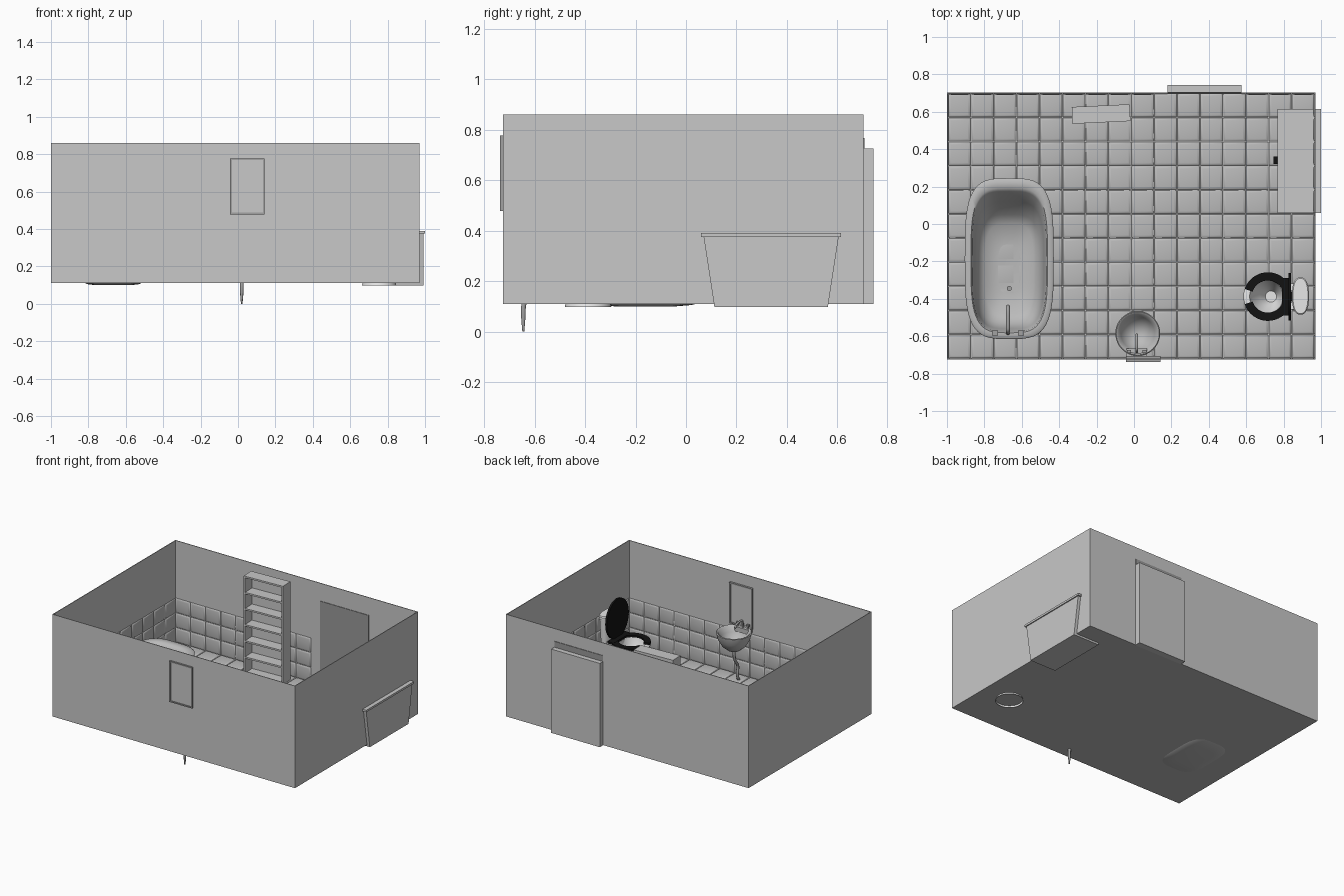
import bpy, bmesh, math
from mathutils import Vector, Matrix

if "Cube" in bpy.data.objects:
    bpy.data.objects.remove(bpy.data.objects["Cube"])

def mat(name, c):
    m = bpy.data.materials.new(name)
    m.diffuse_color = (c, c, c, 1)
    m.use_nodes = True
    m.node_tree.nodes["Principled BSDF"].inputs["Base Color"].default_value = m.diffuse_color
    return m

WALL = mat("wall_grey", 0.58)
TILE = mat("tile_grey", 0.50)
WHITE = mat("porcelain_white", 0.88)
BLACK = mat("seat_black", 0.006)
METAL = mat("metal_grey", 0.36)
DARK = mat("door_dark_grey", 0.32)

def finish(name, bm, material, smooth=None):
    bmesh.ops.recalc_face_normals(bm, faces=bm.faces)
    me = bpy.data.meshes.new(name)
    bm.to_mesh(me)
    bm.free()
    if smooth:
        me.polygons.foreach_set("use_smooth", [True] * len(me.polygons))
        me.set_sharp_from_angle(angle=math.radians(smooth))
    me.materials.append(material)
    ob = bpy.data.objects.new(name, me)
    bpy.context.collection.objects.link(ob)
    return ob

def boxes(name, material, *specs, bottom_y=1.0):
    """Each spec is x0, x1, y0, y1, z0, z1; bottom_y tapers the lower edge."""
    bm = bmesh.new()
    for x0, x1, y0, y1, z0, z1 in specs:
        cy = (y0 + y1) / 2
        for v in bmesh.ops.create_cube(bm, size=1)["verts"]:
            k = bottom_y if v.co.z < 0 else 1
            v.co = ((x0 + x1) / 2 + v.co.x * (x1 - x0),
                    cy + v.co.y * (y1 - y0) * k,
                    (z0 + z1) / 2 + v.co.z * (z1 - z0))
    return finish(name, bm, material)

def loft(name, material, rings, power=2.0, segs=40, caps=(False, True), smooth=50):
    """Superellipse rings (cx, cy, z, half_x, half_y) joined in order."""
    bm = bmesh.new()
    loops = []
    for cx, cy, z, a, b in rings:
        loop = []
        for i in range(segs):
            t = 2 * math.pi * i / segs
            c, s = math.cos(t), math.sin(t)
            e = 2 / power
            loop.append(bm.verts.new((cx + a * math.copysign(abs(c) ** e, c),
                                      cy + b * math.copysign(abs(s) ** e, s), z)))
        loops.append(loop)
    for p, q in zip(loops, loops[1:]):
        for i in range(segs):
            j = (i + 1) % segs
            bm.faces.new((p[i], p[j], q[j], q[i]))
    if caps[0]:
        bm.faces.new(loops[0][::-1])
    if caps[1]:
        bm.faces.new(loops[-1])
    return finish(name, bm, material, smooth)

def tube(name, material, pts, r, tip=1.0):
    cu = bpy.data.curves.new(name, "CURVE")
    cu.dimensions = "3D"
    cu.bevel_depth, cu.bevel_resolution, cu.use_fill_caps = r, 3, True
    sp = cu.splines.new("NURBS")
    sp.points.add(len(pts) - 1)
    for p, co in zip(sp.points, pts):
        p.co = (*co, 1)
    sp.points[-1].radius = tip
    sp.use_endpoint_u = True
    sp.order_u = 3
    ob = bpy.data.objects.new(name, cu)
    bpy.context.collection.objects.link(ob)
    cu.materials.append(material)
    bpy.ops.object.select_all(action="DESELECT")
    ob.select_set(True)
    bpy.context.view_layer.objects.active = ob
    bpy.ops.object.convert(target="MESH")
    return ob

# Room shell
X0, X1, Y0, Y1, Z0, Z1 = -1.0, 0.97, -0.725, 0.703, 0.11, 0.86
T = 0.005
boxes("walls", WALL, (X0, X1, Y0, Y0 + T, Z0, Z1), (X0, X1, Y1 - T, Y1, Z0, Z1),
      (X0, X0 + T, Y0 + T, Y1 - T, Z0, Z1), (X1 - T, X1, Y0 + T, Y1 - T, Z0, Z1))
boxes("floor", TILE, (X0, X1, Y0, Y1, Z0, Z0 + T))

# Bevelled tiles on floor and lower walls
def tile_field(bm, origin, u, v, nu, nv, skip=None):
    o, u, v = Vector(origin), Vector(u), Vector(v)
    n = u.cross(v).normalized() * 0.007
    du, dv = u / nu, v / nv
    for i in range(nu):
        for j in range(nv):
            c = o + du * (i + 0.5) + dv * (j + 0.5)
            if skip and skip(c):
                continue
            rim = []
            for k, h in ((0.48, 0), (0.44, 0.7), (0.37, 1)):
                rim.append([bm.verts.new(c + du * k * a + dv * k * b + n * h)
                            for a, b in ((-1, -1), (1, -1), (1, 1), (-1, 1))])
            for p, q in zip(rim, rim[1:]):
                for m in range(4):
                    bm.faces.new((p[m], p[m - 3], q[m - 3], q[m]))
            bm.faces.new(rim[-1])

bm = bmesh.new()
W, D, H = X1 - X0 - 2 * T, Y1 - Y0 - 2 * T, 0.325
xa, xb, ya, yb, zf = X0 + T, X1 - T, Y0 + T, Y1 - T, Z0 + T
tile_field(bm, (xa, ya, zf), (W, 0, 0), (0, D, 0), 16, 11)
tile_field(bm, (xb, ya, zf), (-W, 0, 0), (0, 0, H), 16, 3)
tile_field(bm, (xa, yb, zf), (W, 0, 0), (0, 0, H), 16, 3, lambda c: 0.16 < c.x < 0.6)
tile_field(bm, (xa, ya, zf), (0, D, 0), (0, 0, H), 11, 3)
tile_field(bm, (xb, yb, zf), (0, -D, 0), (0, 0, H), 11, 3)
for f in bm.faces:
    f.normal_update()
finish("tiles", bm, TILE, 40)

# Door on the back wall, with its lintel and dark inner side
boxes("door", WALL, (0.18, 0.575, Y1, 0.743, Z0, 0.725))
boxes("door_lintel", DARK, (0.18, 0.575, Y1, Y1 + 0.004, 0.725, 0.768))
boxes("door_inner_panel", DARK, (0.18, 0.575, yb - 0.004, yb, zf, 0.73))

# Framed mirror set through the front wall
mx0, mx1, mz0, mz1, f = -0.042, 0.143, 0.478, 0.778, 0.009
boxes("mirror_frame", METAL, (mx0, mx0 + f, -0.738, -0.705, mz0, mz1),
      (mx1 - f, mx1, -0.738, -0.705, mz0, mz1),
      (mx0 + f, mx1 - f, -0.738, -0.705, mz0, mz0 + f),
      (mx0 + f, mx1 - f, -0.738, -0.705, mz1 - f, mz1))
boxes("mirror_panel", WALL, (mx0 + f, mx1 - f, -0.731, -0.712, mz0 + f, mz1 - f))

# Open shelf unit, slightly turned
w, d, t, zb, zt = 0.155, 0.045, 0.012, 0.118, 0.84
parts = [(-w, -w + t, -d, d, zb, zt), (w - t, w, -d, d, zb, zt),
         (-w + t, w - t, d - 0.006, d, zb, zt)]
for i in range(7):
    z = zb + (zt - zb - t) * i / 6
    parts.append((-w + t, w - t, -d, d - 0.006, z, z + t))
shelf = boxes("shelf_unit", WALL, *parts)
shelf.data.transform(Matrix.Translation((-0.176, 0.588, 0)) @ Matrix.Rotation(math.radians(2.7), 4, "Z"))

# Tapered cabinet through the right wall
boxes("cabinet_body", WALL, (0.78, 0.992, 0.07, 0.605, 0.097, 0.375), bottom_y=0.84)
boxes("cabinet_top", WALL, (0.768, 1.0, 0.06, 0.615, 0.375, 0.39))
boxes("cabinet_handle", BLACK, (0.745, 0.782, 0.32, 0.36, 0.27, 0.31))

# Bathtub
tx = -0.667
loft("bathtub", TILE, [
    (tx, -0.16, 0.10, 0.10, 0.12), (tx, -0.17, 0.105, 0.14, 0.19), (tx, -0.2, 0.13, 0.18, 0.32),
    (tx, -0.19, 0.24, 0.21, 0.385), (tx, -0.185, 0.345, 0.224, 0.41),
    (tx, -0.185, 0.355, 0.236, 0.428), (tx, -0.185, 0.368, 0.238, 0.43),
    (tx, -0.185, 0.376, 0.23, 0.422), (tx, -0.195, 0.374, 0.205, 0.387),
    (tx, -0.2, 0.36, 0.198, 0.375), (tx, -0.22, 0.26, 0.185, 0.34),
    (tx, -0.24, 0.17, 0.165, 0.29), (tx, -0.24, 0.135, 0.13, 0.24),
    (tx, -0.24, 0.122, 0.06, 0.13)], power=3.6, segs=56, caps=(True, True))
loft("tub_drain", METAL, [(tx, -0.345, 0.12, 0.013, 0.013), (tx, -0.345, 0.131, 0.013, 0.013)], segs=16)

# Taps: a spout and two handles
def taps(name, x, y, z, reach, spread, r):
    tube(name + "_spout", METAL, [(x, y, z - 0.01), (x, y, z + 0.05), (x, y + reach * 0.3, z + 0.06),
         (x, y + reach, z + 0.05), (x, y + reach, z + 0.025)], r)
    for side, tag in ((-1, "left"), (1, "right")):
        hx = x + side * spread
        boxes(f"{name}_{tag}_handle", METAL,
              (hx - r * 0.6, hx + r * 0.6, y - r * 0.6, y + r * 0.6, z - 0.01, z + 0.02),
              (hx - r * 1.5, hx + r * 1.5, y - r * 1.2, y + r * 1.2, z + 0.02, z + 0.03))

taps("tub_tap", -0.674, -0.582, 0.375, 0.14, 0.07, 0.011)
taps("sink_tap", 0.015, -0.682, 0.49, 0.09, 0.042, 0.007)

# Round sink with waste pipe reaching below the floor
sx, sy = 0.02, -0.585
loft("sink", TILE, [(sx, sy, z, r, r) for z, r in (
    (0.355, 0.015), (0.365, 0.045), (0.395, 0.08), (0.44, 0.107), (0.48, 0.118), (0.49, 0.12),
    (0.494, 0.115), (0.488, 0.104), (0.45, 0.09), (0.41, 0.06), (0.39, 0.02))], caps=(True, True))
boxes("sink_mount", TILE, (-0.04, 0.07, -0.715, -0.665, 0.455, 0.49))
tube("sink_pipe", METAL, [(sx, sy, 0.37), (sx, sy, 0.31), (sx, -0.60, 0.27), (sx, -0.635, 0.23),
     (sx, -0.62, 0.16), (sx, -0.645, 0.11), (sx, -0.645, 0.06), (sx, -0.645, 0.0)], 0.010, 0.4)

# Toilet: hollow pedestal flowing into the bowl
ty = -0.388
loft("toilet_bowl", WHITE, [
    (0.755, ty, 0.097, 0.092, 0.092), (0.755, ty, 0.13, 0.085, 0.085), (0.75, ty, 0.18, 0.07, 0.07),
    (0.73, ty, 0.235, 0.1, 0.1), (0.714, ty, 0.28, 0.124, 0.124), (0.712, ty, 0.297, 0.127, 0.128),
    (0.712, ty, 0.302, 0.122, 0.123), (0.708, ty, 0.302, 0.09, 0.092), (0.71, ty, 0.26, 0.078, 0.08),
    (0.725, ty, 0.21, 0.05, 0.05), (0.732, ty, 0.17, 0.03, 0.03)])
boxes("toilet_bridge", WHITE, (0.79, 0.90, ty - 0.07, ty + 0.07, 0.25, 0.3))
loft("toilet_tank", WHITE, [
    (0.89, ty + 0.003, 0.28, 0.036, 0.08), (0.89, ty + 0.003, 0.46, 0.042, 0.093),
    (0.89, ty + 0.003, 0.463, 0.046, 0.1), (0.89, ty + 0.003, 0.48, 0.046, 0.1),
    (0.89, ty + 0.003, 0.486, 0.04, 0.094)], power=2.4, caps=(True, True), smooth=35)

# Black open-front seat, gap facing -x
bm = bmesh.new()
prev = None
N = 36
for i in range(N + 1):
    t = math.pi + math.radians(18) + math.radians(324) * i / N
    c, s = math.cos(t), math.sin(t)
    sec = [bm.verts.new((0.716 + r * c, ty + r * s, z))
           for r, z in ((0.086, 0.302), (0.13, 0.302), (0.13, 0.316), (0.086, 0.316))]
    if prev:
        for k in range(4):
            bm.faces.new((prev[k], prev[k - 3], sec[k - 3], sec[k]))
    if i in (0, N):
        bm.faces.new(sec)
    prev = sec
finish("toilet_seat", bm, BLACK, 40)
boxes("seat_hinge", BLACK, (0.79, 0.84, ty - 0.1, ty + 0.1, 0.302, 0.317))

# Raised lid standing against the tank
lid = loft("toilet_lid", BLACK, [(0, 0, -0.007, 0.145, 0.127), (0, 0, 0.007, 0.145, 0.127)],
           caps=(True, True), smooth=40)
lid.data.transform(Matrix.Translation((0.832, ty, 0.45)) @ Matrix.Rotation(math.radians(90), 4, "Y"))

# Settle the pipe tip on z = 0
low = min(v.co.z for v in bpy.data.objects["sink_pipe"].data.vertices)
bpy.data.objects["sink_pipe"].data.transform(Matrix.Translation((0, 0, -low)))
